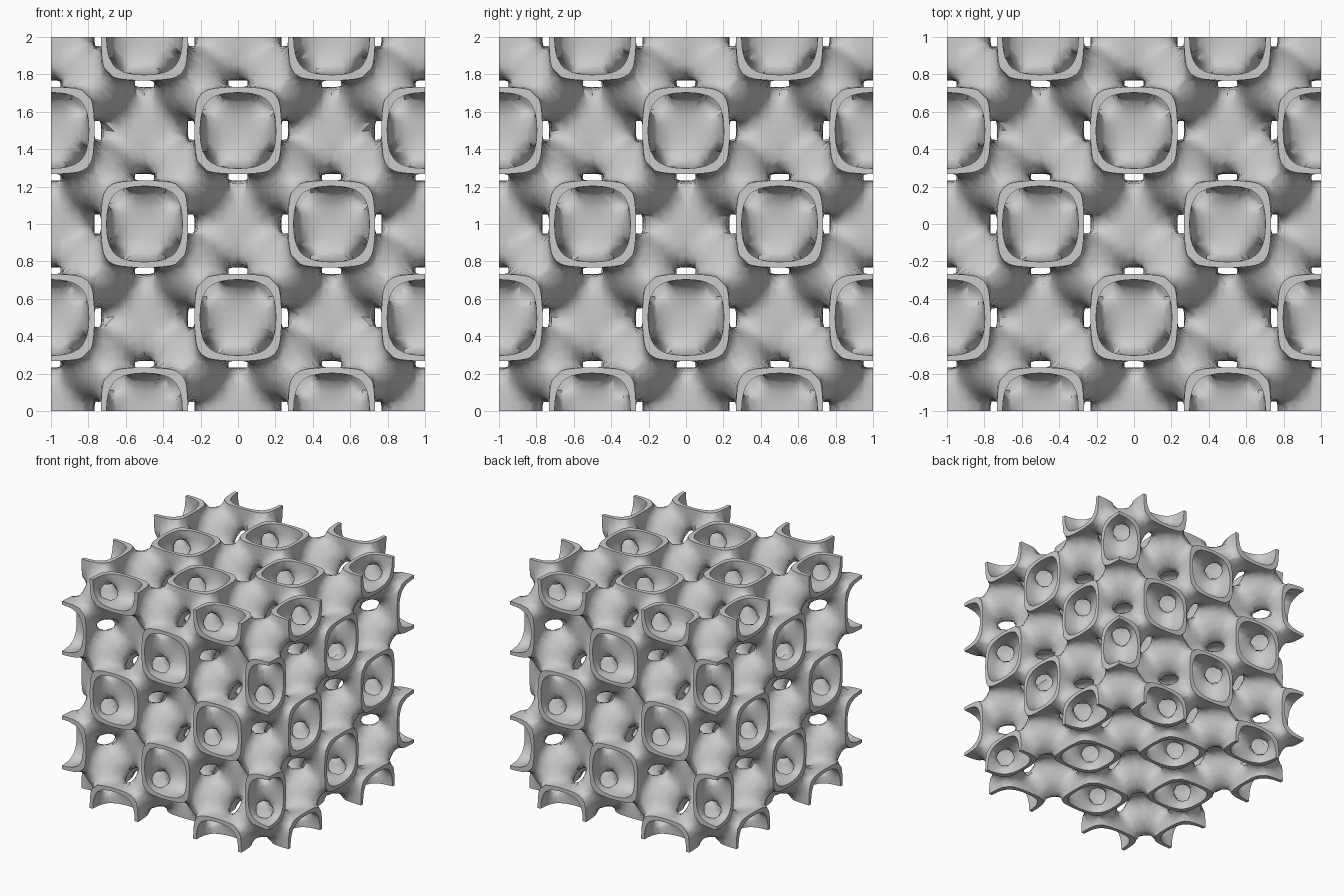
import bpy
import bmesh
import math
from mathutils import Vector

cube = bpy.data.objects.get("Cube")
if cube:
    bpy.data.objects.remove(cube, do_unlink=True)

N = 18            # grid steps along one octant
WALL = 0.52       # half thickness of the wall, in field units
TAU = 2 * math.pi


def field(p):
    """Periodic field whose zero level is the middle of the wall."""
    x, y, z = (math.cos(TAU * c) for c in p)
    a, b, c = 2 * x * x - 1, 2 * y * y - 1, 2 * z * z - 1
    return 4 * x * y * z - (a * b + b * c + c * a)


def place(g):
    return Vector([i / N - 1 for i in g])


steps = range(N + 1)
grid = {(i, j, k): field(place((i, j, k))) for i in steps for j in steps for k in steps}
bm = bmesh.new()
cache = {}


def crossing(a, b, level):
    """Vertex where the field passes the level on a grid edge."""
    if a > b:
        a, b = b, a
    key = (a, b, level)
    if key not in cache:
        lo, hi = place(a), place(b)
        rising = grid[b] > grid[a]
        for _ in range(10):
            mid = (lo + hi) / 2
            if (field(mid) < level) == rising:
                lo = mid
            else:
                hi = mid
        cache[key] = bm.verts.new((lo + hi) / 2)
    return cache[key]


def corner(g):
    if g not in cache:
        cache[g] = bm.verts.new(place(g))
    return cache[g]


def add_face(verts, outward):
    normal = (verts[1].co - verts[0].co).cross(verts[2].co - verts[0].co)
    if normal.dot(outward) < 0:
        verts = verts[::-1]
    bm.faces.new(verts)


def skin_tet(tet, level):
    """Piece of one skin inside a tetrahedron."""
    low = [g for g in tet if grid[g] < level]
    high = [g for g in tet if grid[g] >= level]
    if not low or not high:
        return
    if len(low) == 2:
        (a, b), (c, d) = low, high
        pairs = [(a, c), (a, d), (b, d), (b, c)]
    else:
        pairs = [(a, b) for a in low for b in high]
    rise = sum((place(g) for g in high), Vector()) / len(high)
    rise -= sum((place(g) for g in low), Vector()) / len(low)
    add_face([crossing(a, b, level) for a, b in pairs], rise * level)


def step(g, axis):
    return tuple(c + (n == axis) for n, c in enumerate(g))


# Inner and outer skins of the wall
orders = [(a, b, 3 - a - b) for a in range(3) for b in range(3) if a != b]
for i in range(N):
    for j in range(N):
        for k in range(N):
            for order in orders:
                tet = [(i, j, k)]
                for axis in order:
                    tet.append(step(tet[-1], axis))
                for level in (-WALL, WALL):
                    skin_tet(tet, level)


def rim_triangle(tri, outward):
    """Part of a cut-plane triangle that lies within the wall."""
    poly = []
    for a, b in zip(tri, tri[1:] + tri[:1]):
        if abs(grid[a]) < WALL:
            poly.append(corner(a))
        levels = (-WALL, WALL) if grid[a] < grid[b] else (WALL, -WALL)
        for level in levels:
            if (grid[a] < level) != (grid[b] < level):
                poly.append(crossing(a, b, level))
    if len(poly) > 2:
        add_face(poly, outward)


# Flat rims where the block is cut off
for axis in range(3):
    u, v = [n for n in range(3) if n != axis]
    outward = Vector([-(n == axis) for n in range(3)])
    for i in range(N):
        for j in range(N):
            base = [0, 0, 0]
            base[u], base[v] = i, j
            base = tuple(base)
            far = step(step(base, u), v)
            rim_triangle([base, step(base, u), far], outward)
            rim_triangle([base, far, step(base, v)], outward)

# Tidy slivers away from the cut planes
inner = [v for v in bm.verts if all(-0.999 < c < -0.001 for c in v.co)]
bmesh.ops.remove_doubles(bm, verts=inner, dist=0.01)

mesh = bpy.data.meshes.new("lattice_block")
bm.to_mesh(mesh)
bm.free()
lattice = bpy.data.objects.new("lattice_block", mesh)
lattice.location.z = 1
bpy.context.scene.collection.objects.link(lattice)

# One octant mirrored into the full block
mirror = lattice.modifiers.new("Mirror", 'MIRROR')
mirror.use_axis = (True, True, True)
mirror.merge_threshold = 0.0005

# Plain grey finish
grey = bpy.data.materials.new("light grey")
grey.use_nodes = True
colour = (0.6, 0.6, 0.6, 1)
grey.diffuse_color = colour
grey.node_tree.nodes["Principled BSDF"].inputs["Base Color"].default_value = colour
mesh.materials.append(grey)

bpy.ops.object.select_all(action='DESELECT')
lattice.select_set(True)
bpy.context.view_layer.objects.active = lattice
bpy.ops.object.shade_smooth_by_angle(angle=math.radians(40))
